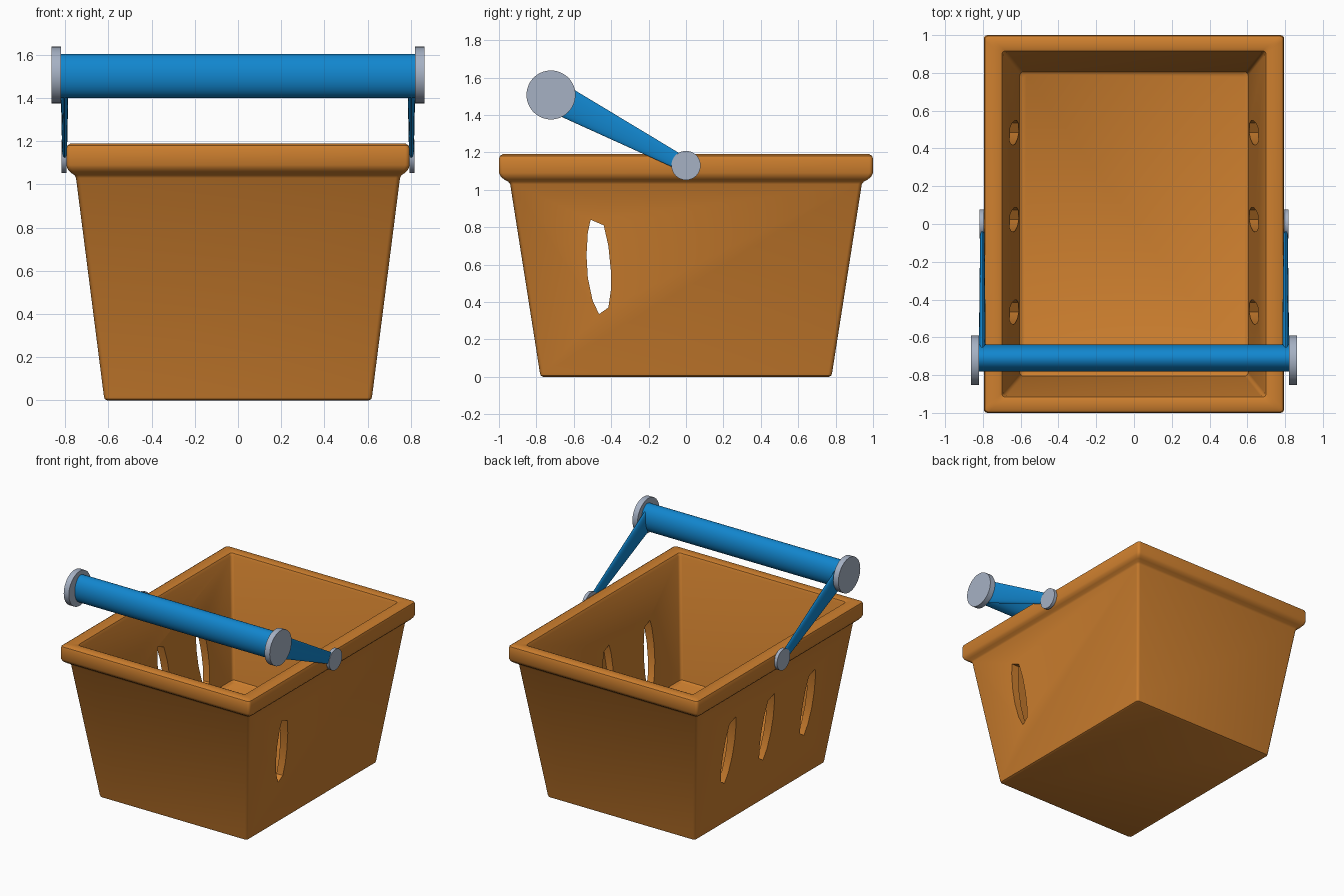
import bpy, bmesh, math
from mathutils import Vector

if "Cube" in bpy.data.objects:
    bpy.data.objects.remove(bpy.data.objects["Cube"])


def material(name, rgb):
    m = bpy.data.materials.new(name)
    m.diffuse_color = (*rgb, 1)
    m.use_nodes = True
    m.node_tree.nodes["Principled BSDF"].inputs["Base Color"].default_value = m.diffuse_color
    return m


orange = material("orange plastic", (0.62, 0.215, 0.028))
blue = material("blue plastic", (0.006, 0.24, 0.62))
grey = material("light grey", (0.38, 0.44, 0.55))


def loft(name, rings, mat):
    """Skin a list of equal-length point rings and cap both ends."""
    bm = bmesh.new()
    loops = [[bm.verts.new(p) for p in ring] for ring in rings]
    for a, b in zip(loops, loops[1:]):
        for i in range(len(a)):
            j = (i + 1) % len(a)
            bm.faces.new((a[i], a[j], b[j], b[i]))
    bm.faces.new(loops[0][::-1])
    bm.faces.new(loops[-1])
    bmesh.ops.recalc_face_normals(bm, faces=bm.faces)
    me = bpy.data.meshes.new(name)
    bm.to_mesh(me)
    bm.free()
    ob = bpy.data.objects.new(name, me)
    bpy.context.collection.objects.link(ob)
    if mat:
        me.materials.append(mat)
    return ob


def activate(ob):
    bpy.ops.object.select_all(action='DESELECT')
    ob.select_set(True)
    bpy.context.view_layer.objects.active = ob


def smooth(ob, angle=35):
    activate(ob)
    bpy.ops.object.shade_smooth_by_angle(angle=math.radians(angle))


def rounded_rect(hx, hy, z, r=0.02, n=4):
    pts = []
    for k, (sx, sy) in enumerate(((1, 1), (-1, 1), (-1, -1), (1, -1))):
        for i in range(n + 1):
            a = math.pi / 2 * (k + i / n)
            pts.append((sx * (hx - r) + r * math.cos(a), sy * (hy - r) + r * math.sin(a), z))
    return pts


# Basket: tapered body, rounded rim, tapered inside down to the floor
section = [(0.605, 0.765, 0), (0.617, 0.777, 0.006), (0.621, 0.781, 0.02),
           (0.75, 0.94, 1.03), (0.757, 0.95, 1.043), (0.775, 0.972, 1.055),
           (0.788, 0.99, 1.07), (0.795, 1.0, 1.09), (0.795, 1.0, 1.165),
           (0.79, 0.995, 1.181), (0.775, 0.98, 1.19), (0.715, 0.932, 1.19),
           (0.70, 0.917, 1.184), (0.69, 0.91, 1.165), (0.605, 0.805, 0.29), (0.59, 0.79, 0.28)]
basket = loft("basket", [rounded_rect(*s) for s in section], orange)

# Leaning slots: open through the left wall and front of the right wall,
# blind pockets elsewhere on the right wall
slot = [(-0.04, 0.84), (0.03, 0.81), (0.055, 0.70), (0.068, 0.57), (0.068, 0.46), (0.055, 0.37),
        (0.005, 0.335), (-0.03, 0.41), (-0.055, 0.53), (-0.062, 0.65), (-0.055, 0.77)]


def cut_slot(y, side, through):
    inner = [(side * 0.5, y + a, z) for a, z in slot]
    outer = [(side * (0.9 if through else 0.613 + 0.1277 * z), y + a, z) for a, z in slot]
    cutter = loft("slot_cutter", [inner, outer], orange)
    cutter.hide_render = True
    mod = basket.modifiers.new("slot", 'BOOLEAN')
    mod.operation = 'DIFFERENCE'
    mod.solver = 'EXACT'
    mod.object = cutter
    activate(basket)
    bpy.ops.object.modifier_apply(modifier=mod.name)
    bpy.data.objects.remove(cutter)


for y in (-0.47, 0.02, 0.48):
    cut_slot(y, -1, True)
    cut_slot(y, 1, y < -0.3)
smooth(basket)


def disc(x, y, z, ry, rz, n=48):
    return [(x, y + ry * math.cos(2 * math.pi * i / n), z + rz * math.sin(2 * math.pi * i / n))
            for i in range(n)]


# Handle: flattened grip bar
GY, GZ, PZ = -0.71, 1.503, 1.13
smooth(loft("grip_bar", [disc(x, GY, GZ, 0.072, 0.102) for x in (-0.825, 0.825)], blue))

# Tapered elliptical arms
along = Vector((0, GY, GZ - PZ)).normalized()
across = Vector((0, -along.z, along.y))


def arm_ring(center, half_x, half_w, n=32):
    return [center + Vector((half_x * math.cos(2 * math.pi * i / n), 0, 0))
            + across * half_w * math.sin(2 * math.pi * i / n) for i in range(n)]


for side, label in ((-1, "left"), (1, "right")):
    smooth(loft(label + "_arm", [arm_ring(Vector((side * 0.803, 0, PZ)), 0.011, 0.038),
                                 arm_ring(Vector((side * 0.803, GY, GZ)), 0.019, 0.085)], blue))
    # Grip end caps and pivot buttons
    smooth(loft(label + "_end_cap", [disc(side * x, -0.722, 1.507, 0.131, 0.131)
                                     for x in (0.82, 0.863)], grey))
    smooth(loft(label + "_pivot", [disc(side * x, 0, PZ, 0.078, 0.078)
                                   for x in (0.793, 0.818)], grey))
